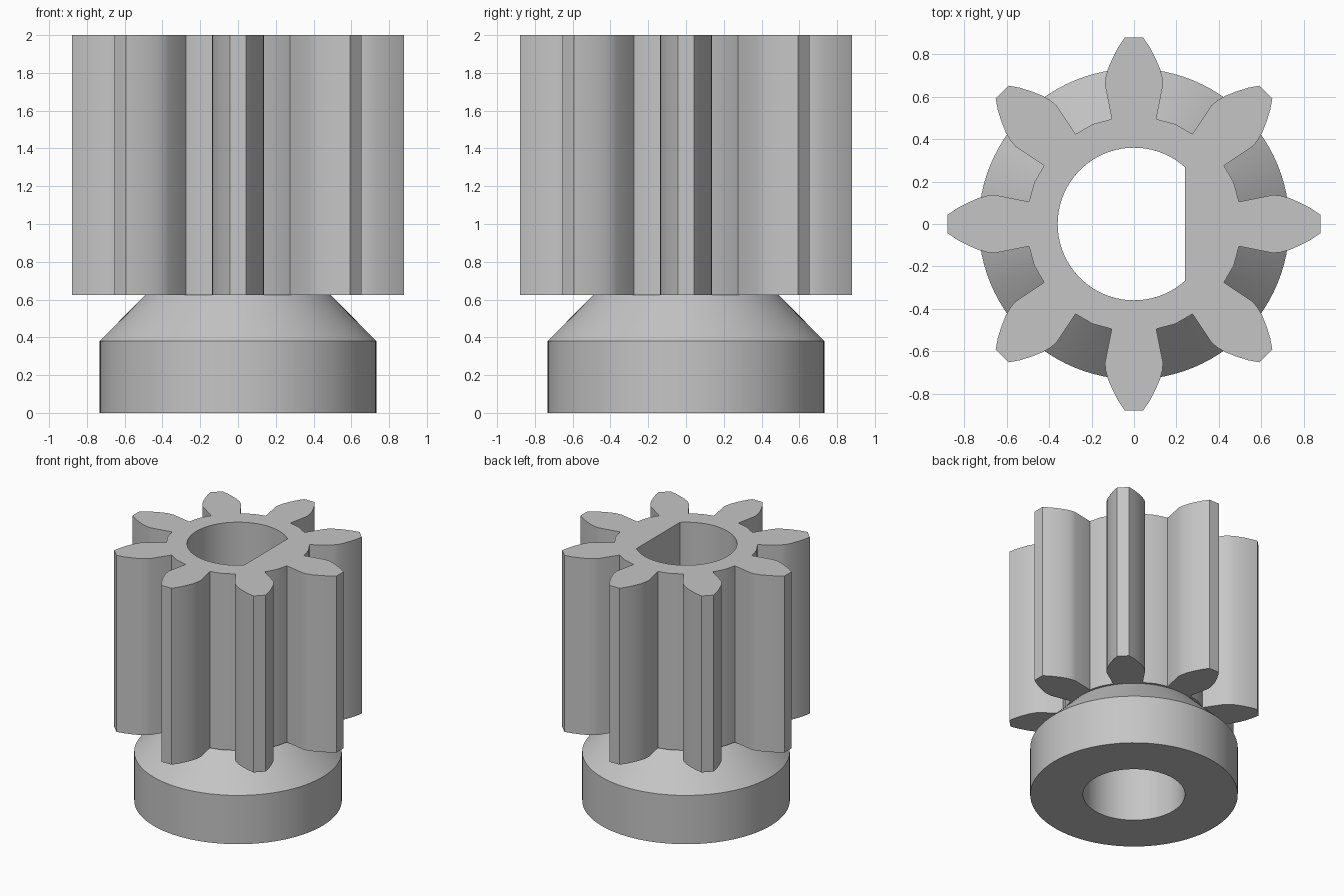
import bpy
import bmesh
from math import acos, cos, sin, pi, tau, radians
from mathutils import Matrix, Vector

cube = bpy.data.objects.get("Cube")
if cube:
    bpy.data.objects.remove(cube, do_unlink=True)

GEAR_BOTTOM, GEAR_TOP = 0.625, 2.0
BORE, FLAT_X = 0.36, 0.24
TEETH = 8

grey = bpy.data.materials.new("plain grey")
grey.use_nodes = True
colour = (0.56, 0.56, 0.56, 1)
grey.diffuse_color = colour
grey.node_tree.nodes["Principled BSDF"].inputs["Base Color"].default_value = colour


def finish(bm, name):
    bmesh.ops.recalc_face_normals(bm, faces=bm.faces)
    mesh = bpy.data.meshes.new(name)
    bm.to_mesh(mesh)
    bm.free()
    mesh.materials.append(grey)
    obj = bpy.data.objects.new(name, mesh)
    bpy.context.collection.objects.link(obj)
    bpy.ops.object.select_all(action="DESELECT")
    obj.select_set(True)
    bpy.context.view_layer.objects.active = obj
    bpy.ops.object.shade_smooth_by_angle(angle=radians(25))
    return obj


def add_loop(bm, points):
    verts = [bm.verts.new((p[0], p[1], GEAR_BOTTOM)) for p in points]
    return [bm.edges.new((v, verts[i - 1])) for i, v in enumerate(verts)]


# Collar: turned profile with a round bore and a sloped shoulder
bm = bmesh.new()
profile = [(BORE, GEAR_BOTTOM), (BORE, 0), (0.733, 0), (0.733, 0.38), (0.49, GEAR_BOTTOM)]
verts = [bm.verts.new((r, 0, z)) for r, z in profile]
edges = [bm.edges.new(pair) for pair in zip(verts, verts[1:])]
bmesh.ops.spin(bm, geom=verts + edges, cent=(0, 0, 0), axis=(0, 0, 1),
               angle=tau, steps=96, use_merge=True)
bmesh.ops.remove_doubles(bm, verts=bm.verts, dist=0.0001)
finish(bm, "collar")

# Gear outline: half a tooth mirrored, then repeated around the axis
half = [(0.105, 0.495), (0.137, 0.655), (0.134, 0.69), (0.122, 0.735),
        (0.1, 0.785), (0.074, 0.835), (0.043, 0.88)]
tooth = half + [(-x, y) for x, y in reversed(half)]
root_mid = Vector((0, 0.51, 0))
outline = []
for i in range(TEETH):
    turn = Matrix.Rotation(i * tau / TEETH, 3, "Z")
    outline += [turn @ Vector((x, y, 0)) for x, y in tooth]
    outline.append(Matrix.Rotation((i + 0.5) * tau / TEETH, 3, "Z") @ root_mid)

# Bore with one flat side
start = acos(FLAT_X / BORE)
steps = 72
angles = [start + (tau - 2 * start) * i / steps for i in range(steps + 1)]
bore = [(BORE * cos(a), BORE * sin(a)) for a in angles]

# Toothed gear: filled outline extruded upward
bm = bmesh.new()
loops = add_loop(bm, outline) + add_loop(bm, bore)
bmesh.ops.triangle_fill(bm, edges=loops, use_beauty=True, normal=(0, 0, 1))
result = bmesh.ops.extrude_face_region(bm, geom=bm.faces[:], use_keep_orig=True)
top = [g for g in result["geom"] if isinstance(g, bmesh.types.BMVert)]
bmesh.ops.translate(bm, verts=top, vec=(0, 0, GEAR_TOP - GEAR_BOTTOM))
bmesh.ops.dissolve_limit(bm, angle_limit=radians(0.5), verts=bm.verts, edges=bm.edges)
finish(bm, "toothed_gear")
